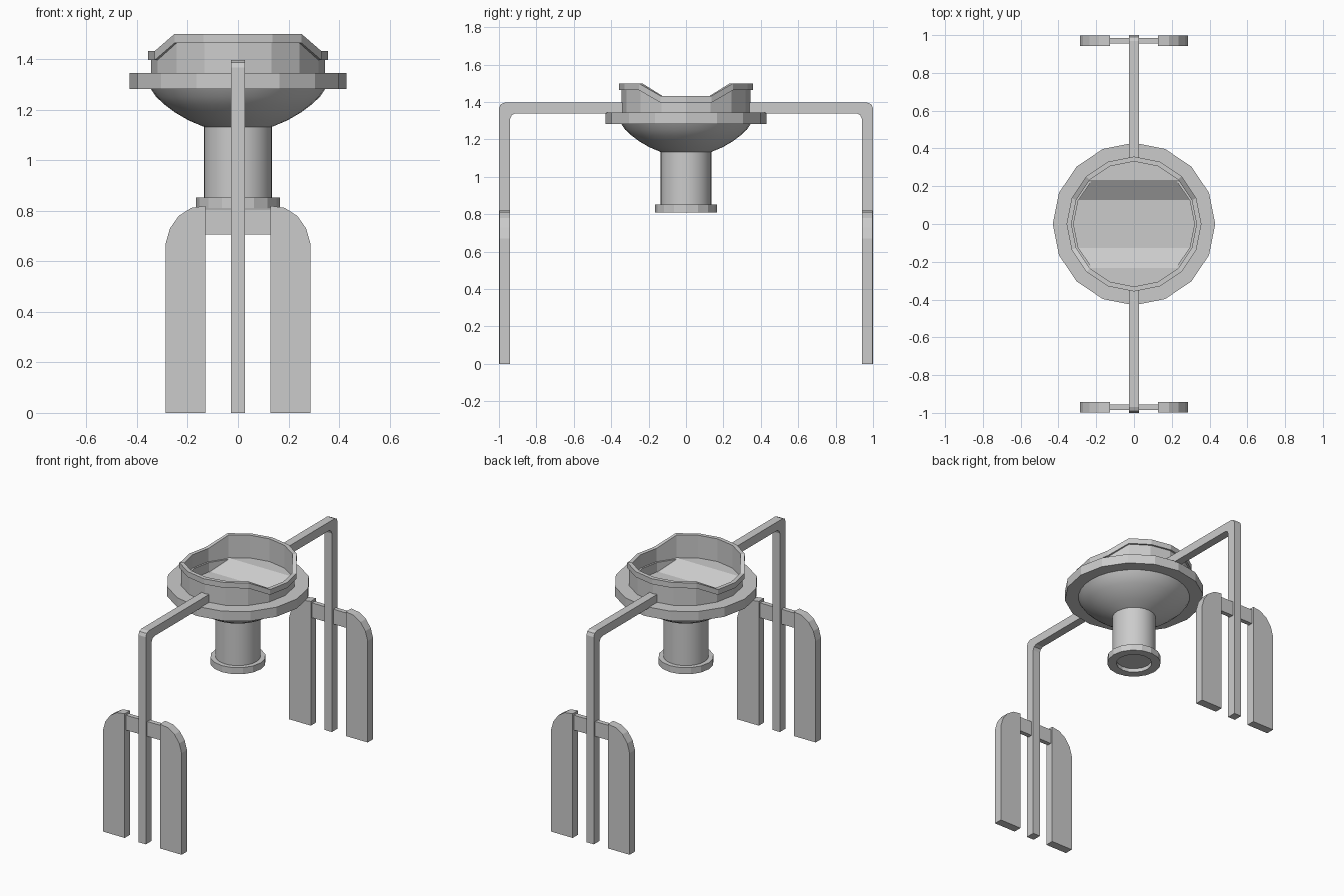
import bpy
import bmesh
from math import sin, cos, tau, radians

if "Cube" in bpy.data.objects:
    bpy.data.objects.remove(bpy.data.objects["Cube"], do_unlink=True)

grey = bpy.data.materials.new("plain_grey")
grey.use_nodes = True
grey.diffuse_color = (0.6, 0.6, 0.6, 1)
grey.node_tree.nodes["Principled BSDF"].inputs["Base Color"].default_value = grey.diffuse_color


def finish(name, bm, smooth=False):
    bmesh.ops.recalc_face_normals(bm, faces=bm.faces)
    mesh = bpy.data.meshes.new(name)
    bm.to_mesh(mesh)
    bm.free()
    mesh.materials.append(grey)
    obj = bpy.data.objects.new(name, mesh)
    bpy.context.collection.objects.link(obj)
    if smooth:
        bpy.ops.object.select_all(action="DESELECT")
        obj.select_set(True)
        bpy.context.view_layer.objects.active = obj
        bpy.ops.object.shade_smooth_by_angle(angle=radians(35))
    return obj


def wave(angle):
    """Rim height: raised at front and back, dipped at the sides."""
    return 0.067 if abs(sin(angle)) > 0.6 else 0


def lathe(bm, profile, sides=16, closed=False):
    """Revolve (radius, height, wave weight) points about z."""
    rings = []
    for r, z, w in profile:
        angles = [tau * i / sides for i in range(sides)]
        rings.append([bm.verts.new((r * cos(a), r * sin(a), z + w * wave(a))) for a in angles])
    pairs = list(zip(rings, rings[1:]))
    if closed:
        pairs.append((rings[-1], rings[0]))
    for low, high in pairs:
        for i in range(sides):
            j = (i + 1) % sides
            bm.faces.new((low[i], low[j], high[j], high[i]))
    return rings


def slab(name, outline, to_point, start, end):
    """Extrude a 2D outline between two depths."""
    bm = bmesh.new()
    near = [bm.verts.new(to_point(a, b, start)) for a, b in outline]
    far = [bm.verts.new(to_point(a, b, end)) for a, b in outline]
    bm.faces.new(near)
    bm.faces.new(far)
    for i in range(len(near)):
        j = (i + 1) % len(near)
        bm.faces.new((near[i], near[j], far[j], far[i]))
    return finish(name, bm)


# Basin wall with wavy lip and a floor that follows the wave
bm = bmesh.new()
rings = lathe(bm, [(0.345, 1.33, 0), (0.345, 1.397, 1), (0.357, 1.397, 1),
                   (0.357, 1.433, 1), (0.331, 1.433, 1), (0.331, 1.283, 1)])
floor = rings[-1]
for k in range(-4, 4):
    corners = [floor[i % 16] for i in (k, k + 1, 7 - k, 8 - k)]
    bm.faces.new(list(dict.fromkeys(corners)))
finish("basin", bm)

# Broad collar around the basin
bm = bmesh.new()
lathe(bm, [(0.43, 1.282, 0), (0.43, 1.345, 0), (0.32, 1.345, 0), (0.32, 1.282, 0)], closed=True)
finish("collar", bm)

# Rounded bowl underside and hollow stem
bm = bmesh.new()
rings = lathe(bm, [(0.135, 0.835, 0), (0.135, 1.133, 0), (0.195, 1.158, 0), (0.25, 1.19, 0),
                   (0.29, 1.22, 0), (0.325, 1.252, 0), (0.347, 1.285, 0)], sides=32)
bm.faces.new(rings[0])
finish("bowl_and_stem", bm, smooth=True)

# Ring at the foot of the stem
bm = bmesh.new()
lathe(bm, [(0.166, 0.81, 0), (0.166, 0.853, 0), (0.11, 0.853, 0), (0.11, 0.81, 0)], closed=True)
finish("foot_ring", bm)

# Bent arm, side plates and crossbar, repeated front and back
arm = [(0.94, 0), (1, 0), (1, 1.367), (0.991, 1.388), (0.97, 1.397), (0.334, 1.397),
       (0.334, 1.34), (0.91, 1.34), (0.931, 1.331), (0.94, 1.31)]
plate = [(0.128, 0), (0.287, 0), (0.287, 0.67), (0.27, 0.73), (0.235, 0.78),
         (0.185, 0.812), (0.128, 0.82)]
bar = [(-0.13, 0.707), (0.13, 0.707), (0.13, 0.805), (-0.13, 0.805)]

for end, s in (("front", -1), ("back", 1)):
    slab(end + "_arm", arm, lambda y, z, x: (x, s * y, z), -0.027, 0.027)
    slab(end + "_crossbar", bar, lambda x, z, y: (x, s * y, z), 0.955, 0.985)
    for side, m in (("right", -1), ("left", 1)):
        slab(f"{end}_{side}_plate", plate, lambda x, z, y: (m * x, s * y, z), 0.942, 0.998)
